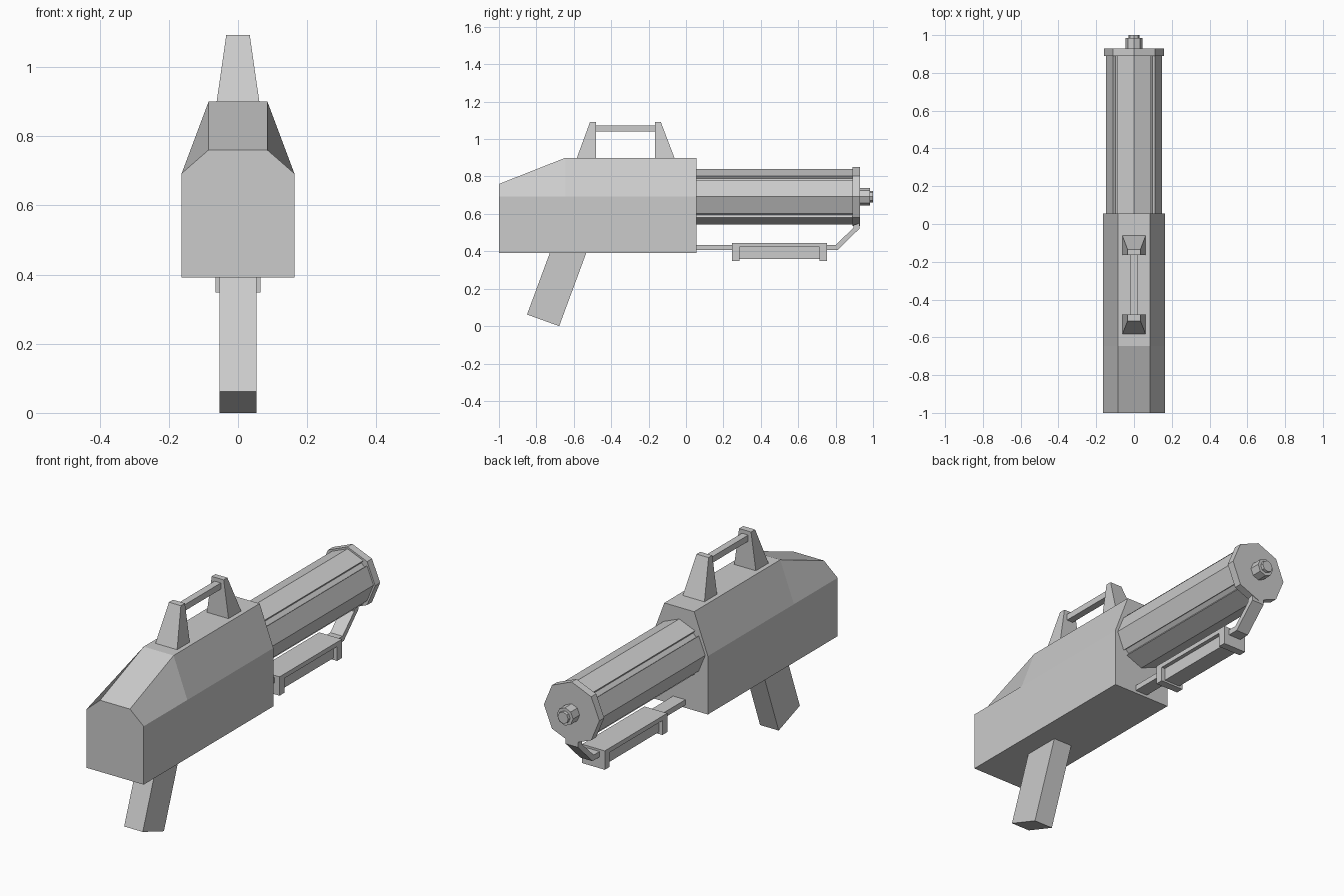
import bpy, math

if "Cube" in bpy.data.objects:
    bpy.data.objects.remove(bpy.data.objects["Cube"])


def mesh(name, verts, faces):
    me = bpy.data.meshes.new(name)
    me.from_pydata(verts, [], faces)
    me.update()
    ob = bpy.data.objects.new(name, me)
    bpy.context.collection.objects.link(ob)
    return ob


def loft(name, rings):
    """Skin matching closed rings (counter-clockwise about the travel axis) and cap both ends."""
    n = len(rings[0])
    faces = [tuple(range(n))[::-1], tuple(range((len(rings) - 1) * n, len(rings) * n))]
    for r in range(len(rings) - 1):
        a, b = r * n, (r + 1) * n
        faces += [(a + i, a + (i + 1) % n, b + (i + 1) % n, b + i) for i in range(n)]
    return mesh(name, [v for ring in rings for v in ring], faces)


def along_y(name, profile, y0, y1):
    """Extrude a clockwise-in-XZ profile along y."""
    return loft(name, [[(x, y, z) for x, z in profile] for y in (y0, y1)])


def along_x(name, profile, half):
    """Extrude a counter-clockwise YZ profile symmetrically across x."""
    return loft(name, [[(x, y, z) for y, z in profile] for x in (-half, half)])


def box(name, half, y0, y1, z0, z1):
    return along_x(name, [(y0, z0), (y1, z0), (y1, z1), (y0, z1)], half)


AXIS = 0.692


def octagon(r):
    return [(r * math.sin(i * math.pi / 4), AXIS + r * math.cos(i * math.pi / 4)) for i in range(8)]


# Body: bevelled shoulders, top sloping down towards the stock end
def body_ring(y, top):
    half = [(0.085, top), (0.163, 0.692), (0.163, 0.392)]
    return [(x, y, z) for x, z in half] + [(-x, y, z) for x, z in half[::-1]]


loft("body", [body_ring(-1, 0.76), body_ring(-0.645, 0.9), body_ring(0.055, 0.9)])

# Barrel: octagon with a narrow groove along each diagonal corner
quarter = [(0, 0.148), (0.09, 0.111), (0.08, 0.097), (0.097, 0.08), (0.111, 0.09)]
barrel = []
for q in range(4):
    for x, z in quarter:
        for _ in range(q):
            x, z = z, -x
        barrel.append((x, AXIS + z))
along_y("barrel", barrel, 0.04, 0.895)

# Muzzle disc and nozzle
along_y("muzzle_disc", octagon(0.158), 0.89, 0.93)
along_y("nozzle_collar", octagon(0.046), 0.92, 0.984)
along_y("nozzle_tip", octagon(0.03), 0.98, 1.0)


# Carry handle: two tapered posts and a bar
def post(name, inner, outer_base, outer_top):
    def ring(z, h, y):
        lo, hi = sorted((inner, y))
        return [(-h, lo, z), (h, lo, z), (h, hi, z), (-h, hi, z)]
    loft(name, [ring(0.89, 0.063, outer_base), ring(1.092, 0.034, outer_top)])


post("handle_post_rear", -0.48, -0.587, -0.513)
post("handle_post_front", -0.165, -0.058, -0.135)
box("handle_bar", 0.018, -0.49, -0.155, 1.04, 1.072)

# Pistol grip
along_x("pistol_grip", [(-0.85, 0.065), (-0.678, 0.003), (-0.52, 0.43), (-0.715, 0.43)], 0.053)

# Lower rail bending up to the muzzle disc
along_x("lower_rail", [(0.04, 0.406), (0.81, 0.406), (0.928, 0.522), (0.928, 0.55),
                       (0.895, 0.54), (0.895, 0.525), (0.80, 0.434), (0.04, 0.434)], 0.035)

# Fore grip: top plate, end blocks and recessed core
box("fore_grip_plate", 0.065, 0.245, 0.753, 0.422, 0.445)
box("fore_grip_core", 0.045, 0.28, 0.72, 0.358, 0.43)
for label, y in (("rear", 0.245), ("front", 0.713)):
    box("fore_grip_block_" + label, 0.065, y, y + 0.04, 0.348, 0.43)

# The model stands on z = 0
bpy.data.objects["pistol_grip"].location.z = -0.003
